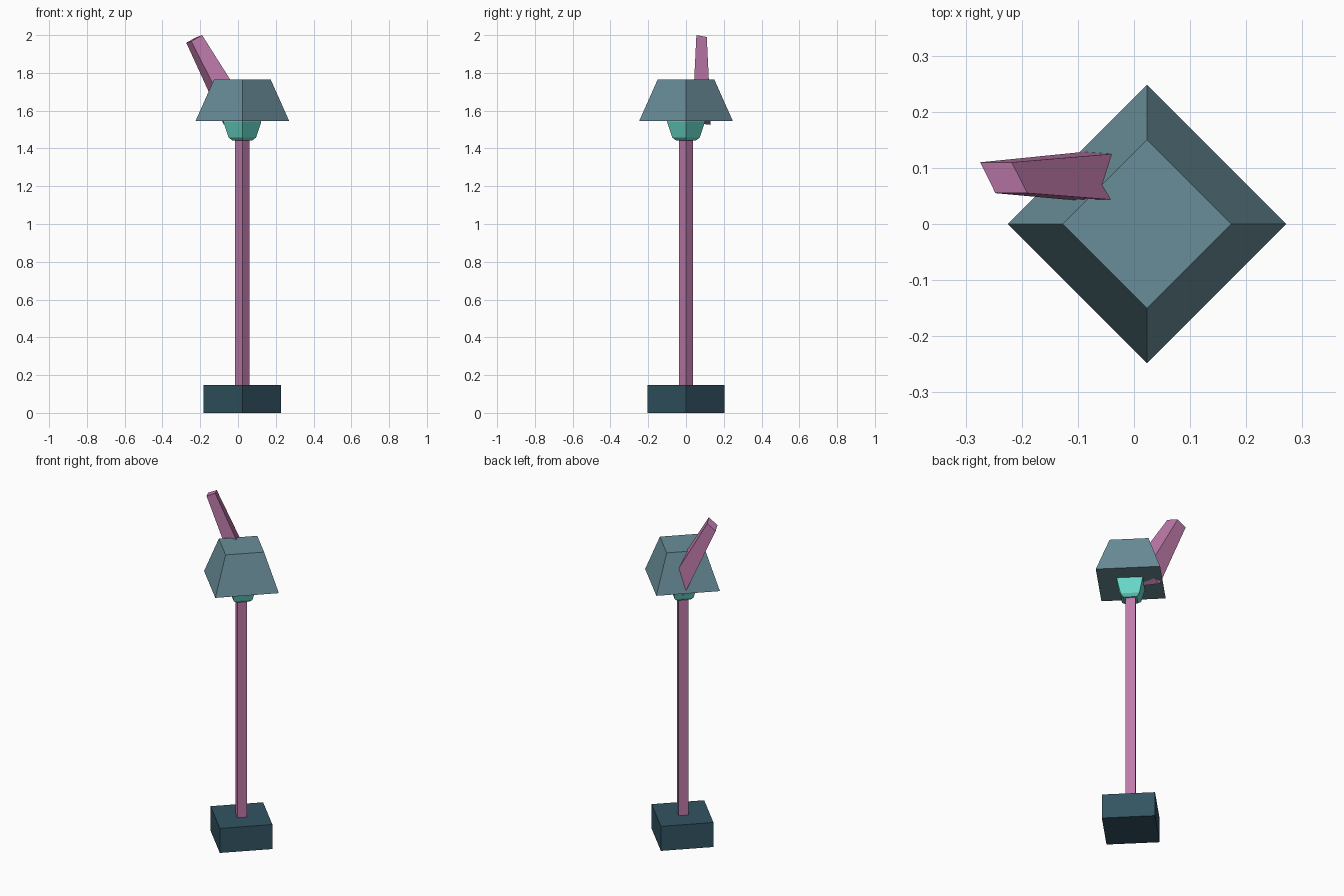
import bpy
import bmesh

cube = bpy.data.objects.get("Cube")
if cube:
    bpy.data.objects.remove(cube, do_unlink=True)

AXIS_X = 0.023


def linear(c):
    c /= 255
    return c / 12.92 if c <= 0.04045 else ((c + 0.055) / 1.055) ** 2.4


def material(name, *rgb):
    colour = (*[linear(c) for c in rgb], 1)
    mat = bpy.data.materials.new(name)
    mat.use_nodes = True
    mat.diffuse_color = colour
    mat.node_tree.nodes["Principled BSDF"].inputs["Base Color"].default_value = colour
    return mat


def loft(name, rings, mat):
    """Closed flat-shaded solid through a stack of four-cornered rings."""
    bm = bmesh.new()
    loops = [[bm.verts.new(p) for p in ring] for ring in rings]
    bm.faces.new(loops[0])
    bm.faces.new(loops[-1])
    for low, high in zip(loops, loops[1:]):
        for i in range(4):
            j = (i + 1) % 4
            bm.faces.new((low[i], low[j], high[j], high[i]))
    bmesh.ops.recalc_face_normals(bm, faces=bm.faces)
    mesh = bpy.data.meshes.new(name)
    bm.to_mesh(mesh)
    bm.free()
    mesh.materials.append(mat)
    obj = bpy.data.objects.new(name, mesh)
    bpy.context.collection.objects.link(obj)
    return obj


def diamond(r, z):
    return [(AXIS_X + r, 0, z), (AXIS_X, r, z), (AXIS_X - r, 0, z), (AXIS_X, -r, z)]


def diamond_part(name, profile, mat):
    return loft(name, [diamond(r, z) for r, z in profile], mat)


navy = material("dark blue", 50, 84, 98)
pink = material("dusty pink", 190, 122, 170)
slate = material("slate blue", 105, 141, 152)
teal = material("bright teal", 104, 216, 200)

# Foot, post, bulb and shade share one upright axis
diamond_part("base", [(0.205, 0), (0.205, 0.147)], navy)
diamond_part("post", [(0.038, 0.14), (0.038, 1.46)], pink)
diamond_part("bulb", [(0.052, 1.442), (0.073, 1.458), (0.1, 1.54), (0.1, 1.6)], teal)
diamond_part("shade", [(0.248, 1.545), (0.15, 1.765)], slate)

# Leaning tapered handle that pierces the shade
handle_bottom = [(-0.075, 0.13, 1.525), (0.022, 0.13, 1.573),
                 (0.069, 0.035, 1.59), (-0.028, 0.035, 1.536)]
handle_top = [(-0.274, 0.11, 1.96), (-0.218, 0.11, 1.99),
              (-0.19, 0.055, 2.0), (-0.247, 0.055, 1.967)]
loft("handle", [handle_bottom, handle_top], pink)
